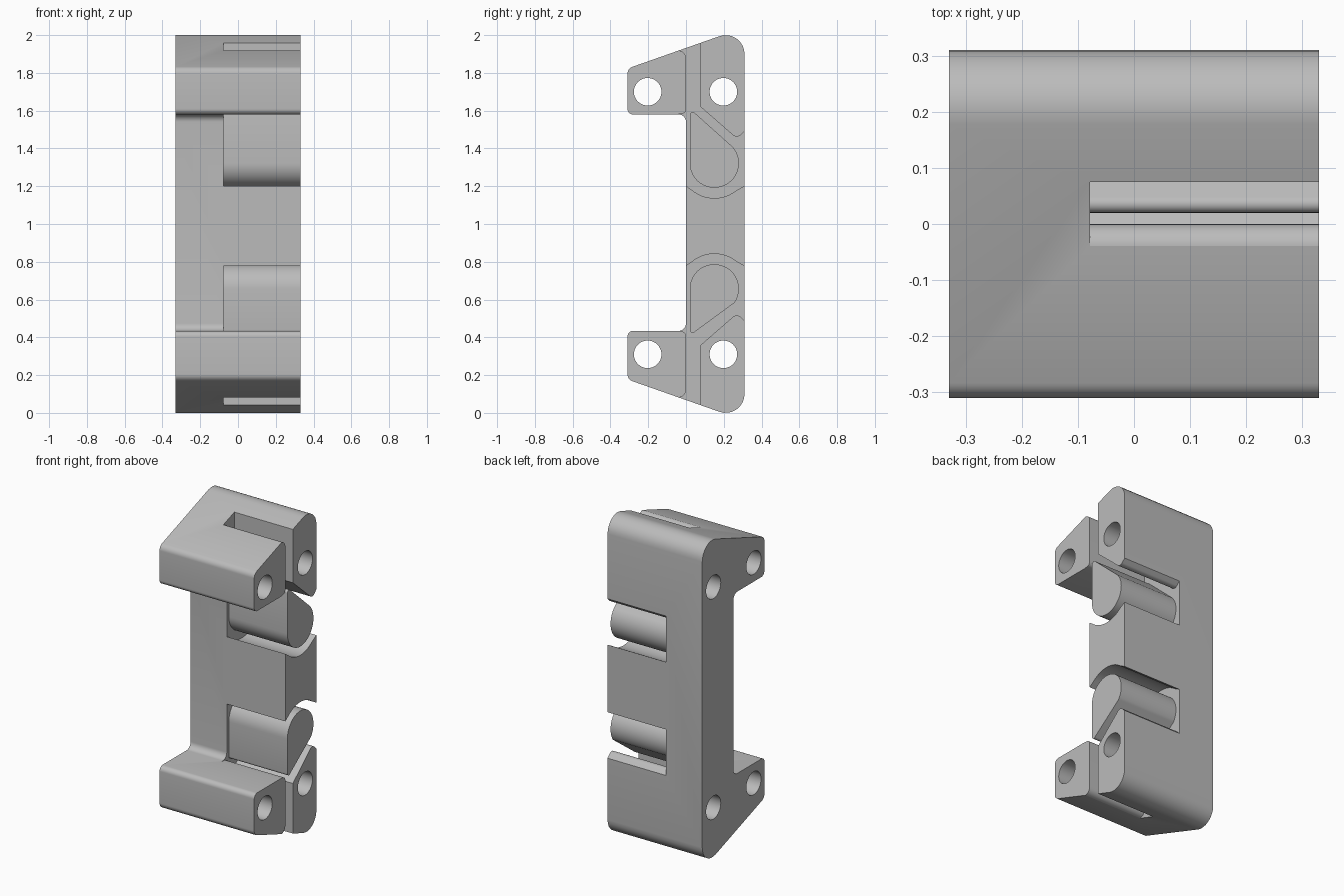
import bpy, bmesh
from math import sin, cos, pi, atan2, acos, tan, radians
from mathutils import Vector

cube = bpy.data.objects.get("Cube")
if cube:
    bpy.data.objects.remove(cube)

HALF_W, SLOT_X = 0.33, -0.078
grey = bpy.data.materials.new("mid_grey")
grey.use_nodes = True
grey.diffuse_color = (0.5, 0.5, 0.5, 1)
grey.node_tree.nodes["Principled BSDF"].inputs["Base Color"].default_value = (0.5, 0.5, 0.5, 1)


def arc(cy, cz, r, a0, a1, n):
    return [(cy + r * cos(a0 + (a1 - a0) * i / n), cz + r * sin(a0 + (a1 - a0) * i / n))
            for i in range(n + 1)]


def rounded(corners, n=8):
    """Outline in (y, z); a corner's optional third value is its fillet radius."""
    out = []
    for i, c in enumerate(corners):
        p = Vector(c[:2])
        if len(c) < 3:
            out.append(tuple(p))
            continue
        u = (Vector(corners[i - 1][:2]) - p).normalized()
        v = (Vector(corners[(i + 1) % len(corners)][:2]) - p).normalized()
        half = acos(u.dot(v)) / 2
        centre = p + (u + v).normalized() * c[2] / sin(half)
        s = p + u * c[2] / tan(half) - centre
        e = p + v * c[2] / tan(half) - centre
        a0 = atan2(s.y, s.x)
        da = (atan2(e.y, e.x) - a0 + pi) % (2 * pi) - pi
        out += arc(centre.x, centre.y, c[2], a0, a0 + da, n)
    return out


def prisms(name, outlines):
    """One object of outlines extruded along x; each entry is (outline, x0, x1)."""
    bm = bmesh.new()
    for outline, x0, x1 in outlines:
        face = bm.faces.new([bm.verts.new((x0, y, z)) for y, z in outline])
        ext = bmesh.ops.extrude_face_region(bm, geom=[face])["geom"]
        bmesh.ops.translate(bm, vec=(x1 - x0, 0, 0),
                            verts=[v for v in ext if isinstance(v, bmesh.types.BMVert)])
    bmesh.ops.recalc_face_normals(bm, faces=bm.faces)
    mesh = bpy.data.meshes.new(name)
    bm.to_mesh(mesh)
    bm.free()
    mesh.materials.append(grey)
    ob = bpy.data.objects.new(name, mesh)
    bpy.context.collection.objects.link(ob)
    return ob


def flip(points):
    return [(p[0], 2 - p[1], *p[2:]) for p in points]


def jaw(wedge):
    """Upper half of the C-shaped body outline, inner corner first."""
    return [(0, wedge, 0.04), (-0.31, wedge, 0.03), (-0.31, 1.823, 0.04), (0.31, 2.041, 0.1)]


def slot(cz, wedge):
    """Gap around the tongue, reaching the top, front and back of the body."""
    a = radians(51.6)
    return rounded([(-0.1, 2.1), (-0.1, 1.907), (0, 1.927, 0.04), (0, wedge + 0.005, 0.025),
                    (-0.1, wedge - 0.005), (-0.1, cz - 0.12), (0, cz - 0.12),
                    *arc(0.15, cz, 0.185, pi + a, 2 * pi - a, 20),
                    (0.31, cz - 0.12), (0.4, cz - 0.12), (0.4, cz + 0.26),
                    (0.27, cz + 0.13, 0.03), (0.075, cz + 0.3), (0.075, 2.1)])


def tongue(cz, tip):
    """Teardrop: a large circle joined by tangents to a small tip."""
    r, s = 0.13, 0.016
    a = pi / 2 - 2 * atan2(r - s, tip - s - cz)
    return arc(0.15, cz, r, -pi, a, 32) + arc(0.02 + s, tip - s, s, a, pi, 8)


# Body
body = prisms("body", [(rounded(jaw(1.58) + flip(jaw(1.566)[::-1])), -HALF_W, HALF_W)])

# Slots and bolt holes
cuts = [(slot(1.322, 1.58), SLOT_X, 0.4), (flip(slot(1.343, 1.566)), SLOT_X, 0.4)]
for y in (-0.203, 0.198):
    for z in (0.31, 1.70):
        cuts.append((arc(y, z, 0.073, 0, 2 * pi, 40)[:-1], -0.4, 0.4))
cutter = prisms("cutter", cuts)
cutter.hide_render = True
mod = body.modifiers.new("cut", "BOOLEAN")
mod.operation, mod.solver, mod.object = "DIFFERENCE", "EXACT", cutter
bpy.context.view_layer.objects.active = body
bpy.ops.object.modifier_apply(modifier="cut")
bpy.data.objects.remove(cutter)

# Teardrop tongues, rooted in the solid side
parts = [body,
         prisms("upper_tongue", [(tongue(1.322, 1.592), SLOT_X - 0.02, HALF_W)]),
         prisms("lower_tongue", [(flip(tongue(1.343, 1.576)), SLOT_X - 0.02, HALF_W)])]

bpy.ops.object.select_all(action="DESELECT")
for ob in parts:
    ob.select_set(True)
bpy.ops.object.shade_smooth_by_angle(angle=radians(30))
